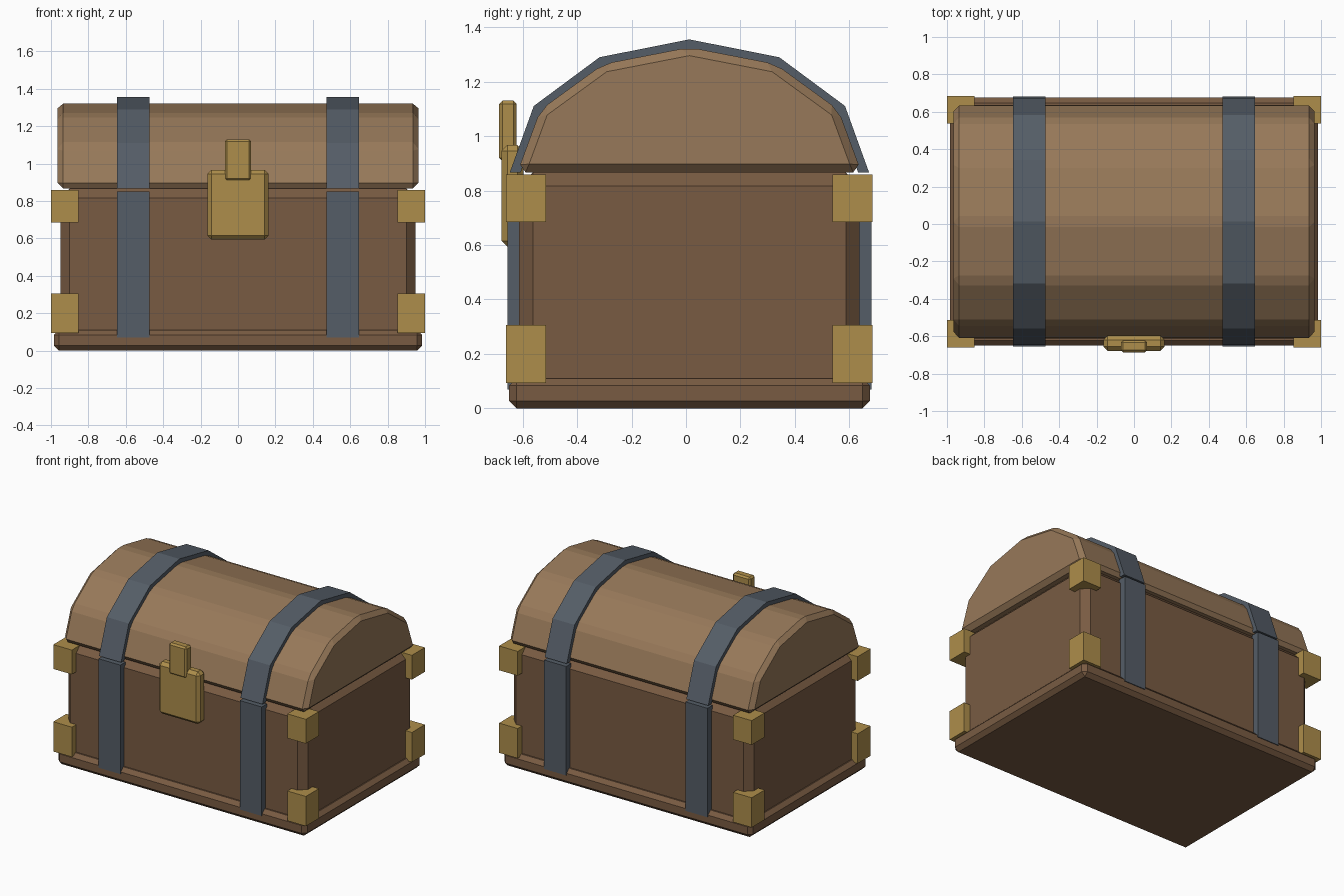
import bpy, bmesh
from math import sin, cos, pi

if "Cube" in bpy.data.objects:
    bpy.data.objects.remove(bpy.data.objects["Cube"])

CY = 0.0125   # chest centre in y (the lock sticks out in front)


def material(name, rgb):
    m = bpy.data.materials.new(name)
    m.diffuse_color = (*rgb, 1)
    m.use_nodes = True
    m.node_tree.nodes["Principled BSDF"].inputs["Base Color"].default_value = m.diffuse_color
    return m


WOOD = material("dark_wood", (0.19, 0.105, 0.055))
LID = material("light_wood", (0.31, 0.19, 0.1))
IRON = material("iron", (0.09, 0.11, 0.135))
BRASS = material("brass", (0.42, 0.27, 0.07))


def finish(name, bm, mat, bevel=0):
    bmesh.ops.recalc_face_normals(bm, faces=bm.faces)
    if bevel:
        edges = [e for e in bm.edges if e.calc_face_angle(0) > 0.1]
        bmesh.ops.bevel(bm, geom=edges, offset=bevel, offset_type='OFFSET',
                        segments=1, profile=0.5, affect='EDGES', clamp_overlap=True)
    me = bpy.data.meshes.new(name)
    bm.to_mesh(me)
    bm.free()
    me.materials.append(mat)
    ob = bpy.data.objects.new(name, me)
    bpy.context.collection.objects.link(ob)
    return ob


def box(name, x, y, z, mat, bevel=0):
    """Box from (min, max) ranges."""
    bm = bmesh.new()
    bmesh.ops.create_cube(bm, size=1)
    for v in bm.verts:
        v.co = [lo + (hi - lo) * (c + 0.5) for (lo, hi), c in zip((x, y, z), v.co)]
    return finish(name, bm, mat, bevel)


def arc(a, b, z0):
    """Six-sided half ellipse in the y-z plane."""
    return [(CY + a * cos(pi * i / 6), z0 + b * sin(pi * i / 6)) for i in range(7)]


def extrude(name, profile, x0, x1, mat, bevel=0):
    bm = bmesh.new()
    face = bm.faces.new([bm.verts.new((x0, y, z)) for y, z in profile])
    out = bmesh.ops.extrude_face_region(bm, geom=[face], use_keep_orig=True)
    for v in out["geom"]:
        if isinstance(v, bmesh.types.BMVert):
            v.co.x = x1
    return finish(name, bm, mat, bevel)


# wooden base, body and domed lid
box("base", (-0.985, 0.985), (CY - 0.6625, CY + 0.6625), (0, 0.11), WOOD, 0.027)
box("body", (-0.95, 0.95), (CY - 0.625, CY + 0.625), (0.03, 0.866), WOOD, 0.05)
extrude("lid", arc(0.632, 0.459, 0.867), -0.965, 0.965, LID, 0.03)

for sx, side in ((-1, "left"), (1, "right")):
    # iron straps: over the lid, down the front and the back
    x = (sx * 0.56 - 0.087, sx * 0.56 + 0.087)
    band = arc(0.66, 0.489, 0.866) + arc(0.62, 0.449, 0.866)[::-1]
    extrude(f"lid_strap_{side}", band, *x, IRON)
    for sy, end in ((-1, "front"), (1, "back")):
        y = sorted((CY + sy * 0.61, CY + sy * 0.668))
        box(f"{end}_strap_{side}", x, y, (0.07, 0.85), IRON)
        # brass corner blocks
        cx = sorted((sx * 0.853, sx))
        cy = sorted((CY + sy * 0.526, CY + sy * 0.673))
        box(f"lower_corner_{end}_{side}", cx, cy, (0.093, 0.306), BRASS)
        box(f"upper_corner_{end}_{side}", cx, cy, (0.684, 0.858), BRASS)

# brass lock plate and hasp
box("lock_plate", (-0.163, 0.163), (-0.678, -0.597), (0.593, 0.967), BRASS, 0.022)
box("hasp", (-0.07, 0.07), (-0.686, -0.622), (0.907, 1.13), BRASS, 0.012)
